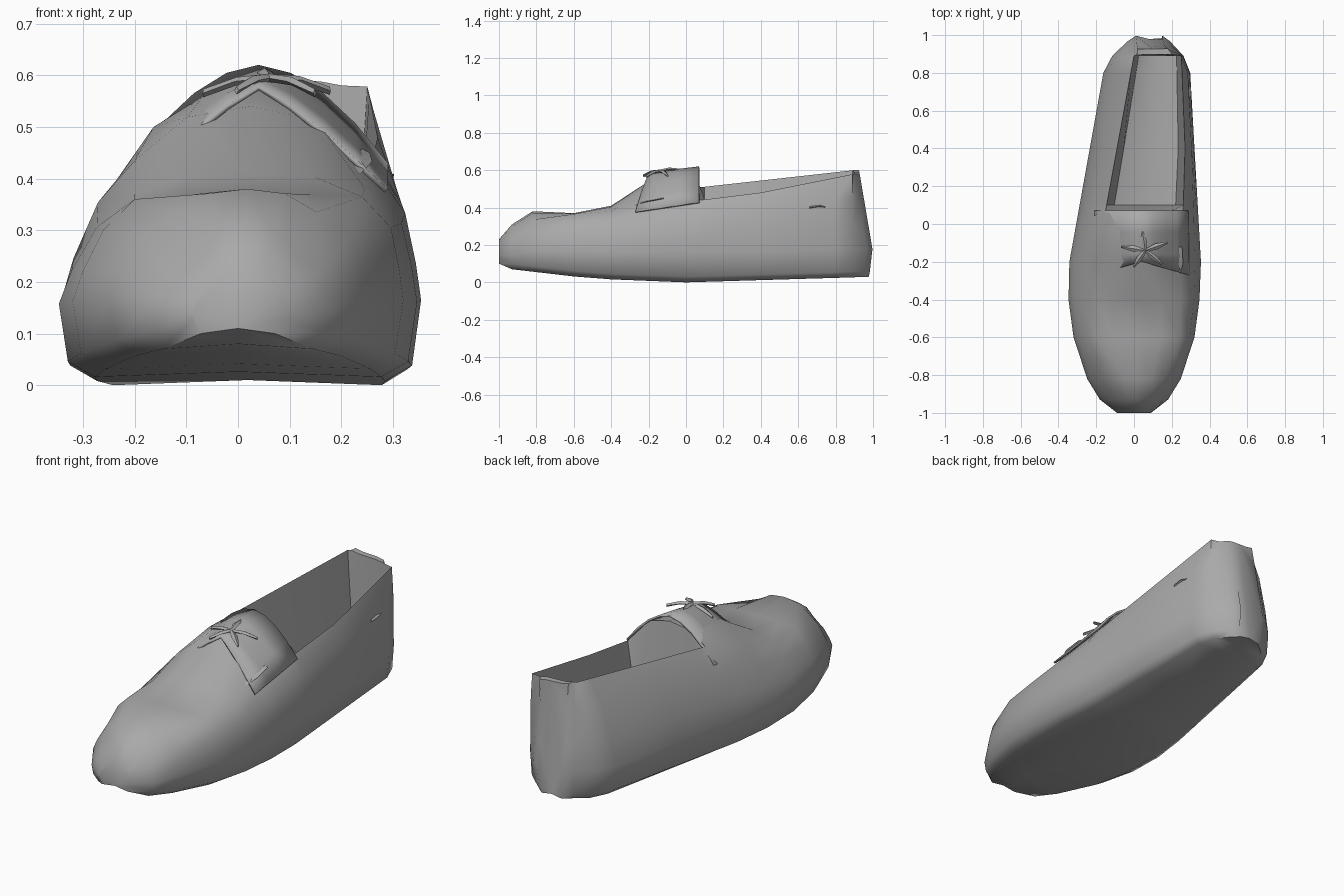
import bpy, bmesh, math
from mathutils import Vector

cube = bpy.data.objects.get("Cube")
if cube:
    bpy.data.objects.remove(cube)

shade = (.4, .4, .4, 1)
grey = bpy.data.materials.new("worn grey leather")
grey.use_nodes = True
grey.diffuse_color = shade
grey.node_tree.nodes["Principled BSDF"].inputs["Base Color"].default_value = shade


def mix(start, end, amount):
    return start + (end - start) * amount


def track(y, *keys):
    """Follow a line through (y, value) keys along the length of the shoe."""
    for (y_a, value_a), (y_b, value_b) in zip(keys, keys[1:]):
        if y <= y_b:
            return mix(value_a, value_b, (y - y_a) / (y_b - y_a))
    return keys[-1][1]


def loft(name, rings, closed=True, angle=55):
    """Skin a list of equal-length point rings, capping closed ones."""
    bm = bmesh.new()
    rows = [[bm.verts.new(point) for point in ring] for ring in rings]
    count = len(rows[0])
    for row, following in zip(rows, rows[1:]):
        for i in range(count if closed else count - 1):
            j = (i + 1) % count
            bm.faces.new((row[i], row[j], following[j], following[i]))
    if closed:
        bm.faces.new(rows[0])
        bm.faces.new(rows[-1])
    bmesh.ops.recalc_face_normals(bm, faces=bm.faces)
    mesh = bpy.data.meshes.new(name)
    bm.to_mesh(mesh)
    bm.free()
    mesh.materials.append(grey)
    obj = bpy.data.objects.new(name, mesh)
    bpy.context.collection.objects.link(obj)
    bpy.context.view_layer.objects.active = obj
    obj.select_set(True)
    bpy.ops.object.shade_smooth_by_angle(angle=math.radians(angle))
    obj.select_set(False)
    return obj


def wall(centre, half, rim_x, rim_z, bottom, slope):
    """One side of the shoe, from the rim down to the sole; half is signed."""
    outer = centre + half
    bulge = mix(bottom, min(rim_z, .4), .4)
    return [
        (rim_x, rim_z),
        (mix(outer, rim_x, slope), mix(bulge, rim_z, .7)),
        (mix(outer, rim_x, slope / 3), mix(bulge, rim_z, .3)),
        (outer, bulge),
        (outer - half * .05, bottom + .03),
        (outer - half * .2, bottom)]


def section(y):
    """Cross-section at y: two walls, the sole, and the vamp or insole."""
    centre = .08 * max(0, (y + .3) / 1.3)
    half = track(y, (-1, .09), (-.93, .18), (-.8, .26), (-.6, .32), (-.3, .36),
                 (.8, .23), (.93, .17), (1, .07))
    bottom = track(y, (-1, .1), (-.93, .07), (-.5, .02), (0, 0), (1, .03))
    left_x = track(y, (-1, .08), (-.6, .24), (.4, .27), (.9, .25), (1, .18))
    left_z = track(y, (-1, .2), (-.8, .35), (-.4, .38), (.4, .48), (.9, .58))
    right_x = track(y, (-1, -.05), (-.6, -.2), (-.2, -.2), (1, .02))
    right_z = track(y, (-1, .2), (-.8, .35), (-.4, .37), (0, .5), (.9, .6))
    hollow = .08 < y < .95
    heel = y > .95

    if hollow:
        middle, inset, sink = .14, .2, .9
    else:
        middle = track(y, (-1, .23), (-.93, .31), (-.82, .38), (-.6, .37),
                       (-.4, .41), (-.2, .54), (.1, .59), (.9, .59))
        inset, sink = .45, .8
    top_x = (left_x + right_x) / 2
    top = [(mix(left_x, top_x, inset), mix(left_z, middle, sink)),
           (top_x, middle),
           (mix(right_x, top_x, inset), mix(right_z, middle, sink))]
    right = wall(centre, -half, right_x, right_z, bottom, .5)
    left = wall(centre, half, left_x, left_z, bottom, .3)
    outline = right + [(centre, bottom + .01)] + left[::-1] + top

    # The heel leans forward above its most rearward point
    lean = .17 if heel else 0
    return [(x, y - lean * abs(z - .16), z) for x, z in outline]


# Shoe body: toe, vamp, instep, then the hollow collar back to the heel
stations = (-1, -.93, -.82, -.6, -.4, -.2, 0, .06, .1, .4, .8, .89, .97, 1)
loft("shoe_body", [section(y) for y in stations])


# Folded eyestay arching over the tongue, notched at the front
def arch_row(step, columns=8):
    back = step / 3
    crest = mix(.58, .62, back)
    side = mix(.38, .43, back)
    notch = 0 if step else .07
    row = []
    for i in range(columns + 1):
        u = 2 * i / columns - 1
        fall = abs(u) ** mix(1.2, 1.8, back)
        y = mix(-.27, .07, back) + notch * (1 - abs(u))
        row.append((.04 + .25 * u, y, mix(crest, side, fall)))
    return row


eyestay = loft("eyestay", [arch_row(step) for step in range(4)], closed=False)
solid = eyestay.modifiers.new("thickness", "SOLIDIFY")
solid.thickness = .01


def strap(name, start, end, width):
    """A flat strip, widest in the middle and tapered towards its tip."""
    start, end = Vector(start), Vector(end)
    up = Vector((0, 0, .008))
    side = (end - start).cross(up).normalized() * width
    rings = []
    for t, taper in ((0, .5), (.5, 1), (1, .3)):
        middle = start.lerp(end, t) + up * math.sin(math.pi * t)
        across = side * taper
        rings.append([middle - across, middle + up, middle + across, middle - up])
    loft(name, rings, angle=30)


# Laces fanning out from a knot on the instep
knot = Vector((.06, -.14, .595))
laces = 5
for i in range(laces):
    turn = math.tau * i / laces + math.radians(25)
    dx, dy = .13 * math.cos(turn), .1 * math.sin(turn)
    tip = knot + Vector((dx, dy, .1 * dy - .25 * abs(dx)))
    strap(f"lace_{i + 1}", knot, tip, .016)

# Loose leather corners beside the throat
for name, side in (("left", 1), ("right", -1)):
    back = (.03 + .21 * side, -.12, .45)
    front = (.03 + .19 * side, -.3, .4)
    strap(name + "_throat_fold", back, front, .03)

# Small pull tab on the side of the heel
strap("heel_tab", (.29, .66, .4), (.275, .77, .4), .02)
